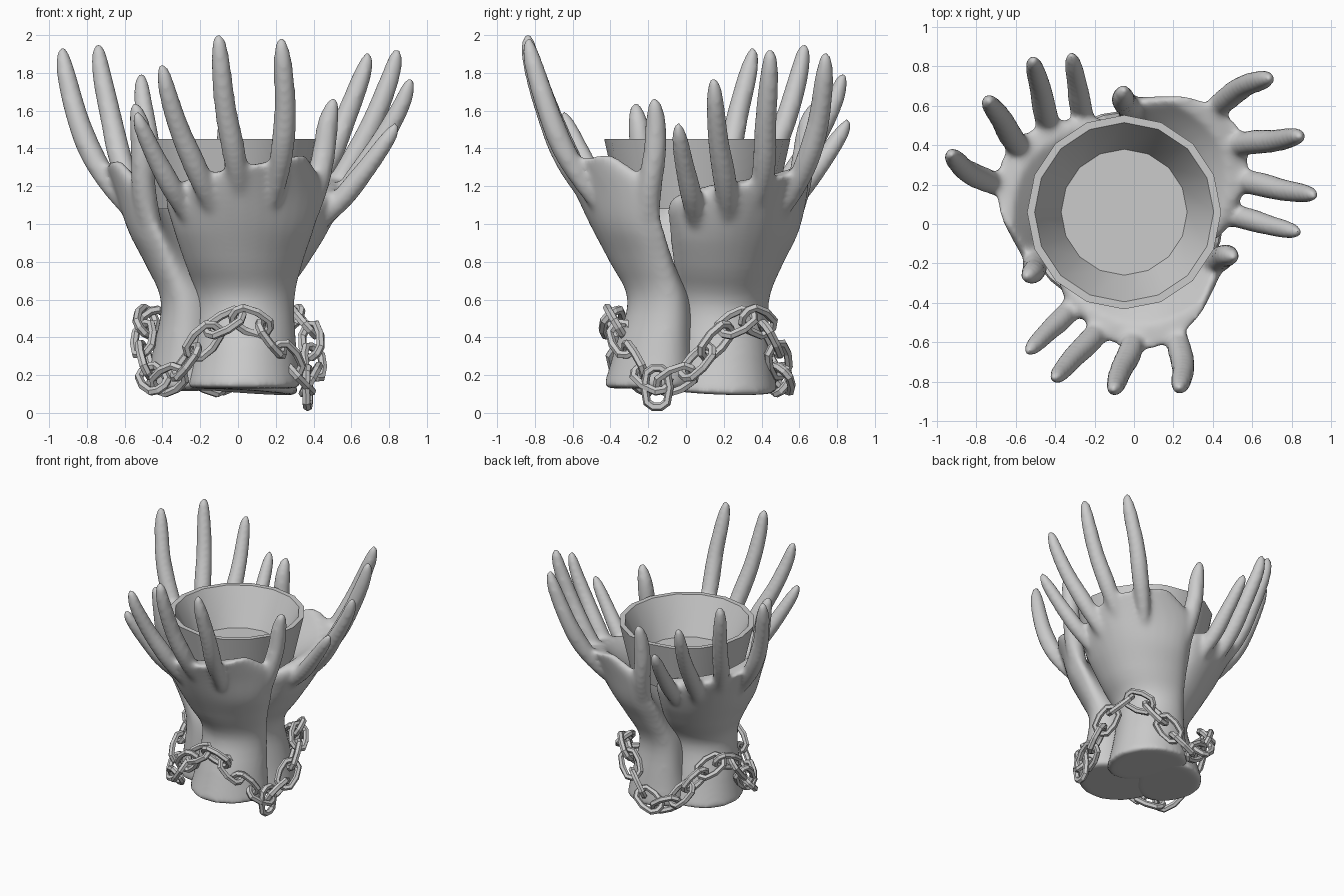
import bpy, bmesh
from math import sin, cos, pi, radians
from mathutils import Vector, Matrix

if "Cube" in bpy.data.objects:
    bpy.data.objects.remove(bpy.data.objects["Cube"])

CENTRE = Vector((-0.05, 0.06, 0))


def new_object(name, bm, smooth=False):
    bmesh.ops.recalc_face_normals(bm, faces=bm.faces)
    for f in bm.faces:
        f.smooth = smooth
    for e in bm.edges:
        e.smooth = e.calc_face_angle(pi) < radians(35)
    me = bpy.data.meshes.new(name)
    bm.to_mesh(me)
    bm.free()
    ob = bpy.data.objects.new(name, me)
    bpy.context.collection.objects.link(ob)
    return ob


def loft(bm, rings, closed=False):
    vs = [[bm.verts.new(p) for p in r] for r in rings]
    n = len(vs[0])
    pairs = list(zip(vs, vs[1:])) + ([(vs[-1], vs[0])] if closed else [])
    for a, b in pairs:
        for i in range(n):
            j = (i + 1) % n
            bm.faces.new((a[i], a[j], b[j], b[i]))
    if not closed:
        bm.faces.new(vs[0][::-1])
        bm.faces.new(vs[-1])


def catmull(pts, t):
    i = min(int(t), len(pts) - 2)
    u = t - i
    p = [pts[max(0, min(len(pts) - 1, i + k))] for k in (-1, 0, 1, 2)]
    return [0.5 * (2 * b + (c - a) * u + (2 * a - 5 * b + 4 * c - d) * u * u
                   + (3 * b - a - 3 * c + d) * u ** 3) for a, b, c, d in zip(*p)]


def finger(bm, pts):
    steps = 4 * (len(pts) - 1)
    rows = [catmull(pts, k / 4) for k in range(steps + 1)]
    rings = []
    for k, row in enumerate(rows):
        d = Vector(rows[min(k + 1, steps)][:3]) - Vector(rows[max(k - 1, 0)][:3])
        q = d.to_track_quat('Z', 'Y')
        rings.append([Vector(row[:3]) + q @ Vector((row[3] * cos(a), row[3] * sin(a), 0))
                      for a in (2 * pi * i / 12 for i in range(12))])
    loft(bm, rings)


# Palm sections: z, centre x, half width, outer y, half depth, cupping, twist, z slope
PALM = [(0.13, 0.03, 0.305, -0.44, 0.25, 0.05, 0, 0),
        (0.35, 0.04, 0.27, -0.375, 0.21, 0.05, 0, 0),
        (0.60, 0.04, 0.26, -0.31, 0.17, 0.05, 0, 0),
        (0.80, 0.03, 0.315, -0.405, 0.16, 0.09, 0.02, 0),
        (1.00, 0.03, 0.38, -0.51, 0.145, 0.15, 0.03, 0),
        (1.18, 0.035, 0.415, -0.592, 0.11, 0.24, 0.045, 0.02),
        (1.31, 0.06, 0.30, -0.645, 0.065, 0.15, 0.025, 0.06)]
# Finger paths: x, y, z, radius
FINGERS = [
    [(.16, -.42, 1.02, .02), (.205, -.535, 1.2, .05), (.235, -.65, 1.4, .064),
     (.25, -.73, 1.6, .06), (.24, -.80, 1.82, .053), (.23, -.83, 1.94, .038),
     (.23, -.83, 1.99, .014)],
    [(.03, -.42, 1.02, .02), (.01, -.535, 1.17, .05), (-.02, -.65, 1.37, .064),
     (-.065, -.74, 1.6, .06), (-.09, -.81, 1.83, .053), (-.10, -.835, 1.96, .038),
     (-.105, -.84, 2.01, .014)],
    [(-.09, -.40, .97, .02), (-.15, -.50, 1.12, .05), (-.22, -.59, 1.29, .064),
     (-.31, -.68, 1.5, .058), (-.37, -.75, 1.69, .05), (-.395, -.775, 1.8, .037),
     (-.41, -.78, 1.85, .014)],
    [(-.2, -.32, .92, .02), (-.28, -.385, 1.06, .045), (-.355, -.47, 1.2, .06),
     (-.44, -.55, 1.36, .054), (-.50, -.61, 1.49, .047), (-.53, -.64, 1.56, .034),
     (-.54, -.645, 1.6, .014)],
    [(.26, -.18, .76, .03), (.345, -.2, 1.0, .06), (.415, -.19, 1.2, .066),
     (.455, -.165, 1.38, .063), (.475, -.16, 1.53, .057), (.50, -.165, 1.63, .038),
     (.51, -.17, 1.67, .014)]]


def hand(name, turn, inset, tilt, zscale):
    bm = bmesh.new()
    rings = []
    for k in range(4 * (len(PALM) - 1) + 1):
        z, cx, a, yo, b, c, d, s = catmull(PALM, k / 4)
        ring = []
        for i in range(32):
            u, v = cos(2 * pi * i / 32), sin(2 * pi * i / 32)
            if z > 0.7:
                v = (1 if v > 0 else -1) * abs(v) ** (1 - 0.4 * min(1, (z - 0.7) * 4))
            ring.append((cx + a * u, yo + b - b * v + c * u * u + d * u, z + s * u))
        rings.append(ring)
    loft(bm, rings)
    for pts in FINGERS:
        finger(bm, pts)
    bmesh.ops.translate(bm, verts=bm.verts, vec=-CENTRE)
    ob = new_object(name, bm, True)
    ob.rotation_euler = (tilt, 0, radians(turn))
    ob.location = CENTRE + Matrix.Rotation(radians(turn), 3, 'Z') @ Vector((0, inset, 0))
    ob.scale = (1, 1, zscale)
    # Fuse palm and fingers into one smooth skin
    m = ob.modifiers.new("fuse", 'REMESH')
    m.mode = 'VOXEL'
    m.voxel_size = 0.016
    m.use_smooth_shade = True
    m = ob.modifiers.new("soften", 'SMOOTH')
    m.factor = 0.5
    m.iterations = 15


hand("front_hand", 0, 0, 0, 1)
hand("right_hand", 116.5, 0.085, 0.08, 1)
hand("left_hand", 234, 0.075, 0.034, 0.99)

# Bowl held by the hands
bm = bmesh.new()
N = 16
loft(bm, [[CENTRE + Vector((r * cos(2 * pi * i / N), r * sin(2 * pi * i / N), z))
           for i in range(N)]
          for r, z in ((0.41, 1.08), (0.493, 1.45), (0.455, 1.45), (0.32, 1.17))])
new_object("bowl", bm, True)


# Chain draped around the wrists
def chain_point(t):
    w = cos(3 * (t - radians(-83)))
    return CENTRE + Vector((0.45 * cos(t), 0.45 * sin(t), 0.33 + 0.17 * w))


def link(bm, place, straight=0.04, bend=0.066, tube=0.023):
    rings = []
    for k in range(10):
        a = 2 * pi * (k + 0.5) / 10
        side = 1 if cos(a) > 1e-6 else -1 if cos(a) < -1e-6 else 0
        out = Vector((cos(a), sin(a), 0))
        mid = Vector((side * straight, 0, 0)) + out * bend
        rings.append([place @ (mid + tube * (out * cos(b) + Vector((0, 0, sin(b)))))
                      for b in (2 * pi * j / 6 for j in range(6))])
    loft(bm, rings, True)


def link_matrix(pos, tangent, normal, roll):
    t = tangent.normalized()
    b = t.cross(normal).normalized()
    n = t.cross(b)
    m = Matrix((t, b, n)).transposed().to_4x4()
    return Matrix.Translation(pos) @ m @ Matrix.Rotation(roll, 4, 'X')


S, LINKS = 1440, 24
samples = [chain_point(2 * pi * i / S) for i in range(S + 1)]
lengths = [0]
for p, q in zip(samples, samples[1:]):
    lengths.append(lengths[-1] + (q - p).length)
bm = bmesh.new()
for k in range(LINKS):
    target = lengths[-1] * k / LINKS
    i = next(j for j, s in enumerate(lengths) if s >= target)
    t = 2 * pi * i / S
    tangent = chain_point(t + 0.02) - chain_point(t - 0.02)
    roll = radians(35 if k % 2 else -50)
    link(bm, link_matrix(samples[i], tangent, Vector((cos(t), sin(t), 0)), roll))
# Loose end link hanging at the right
t = radians(-27)
link(bm, link_matrix(CENTRE + Vector((0.47 * cos(t), 0.47 * sin(t), 0.135)),
                     Vector((0, 0, 1)), Vector((cos(t), sin(t), 0)), radians(20)))
new_object("wrist_chain", bm)
